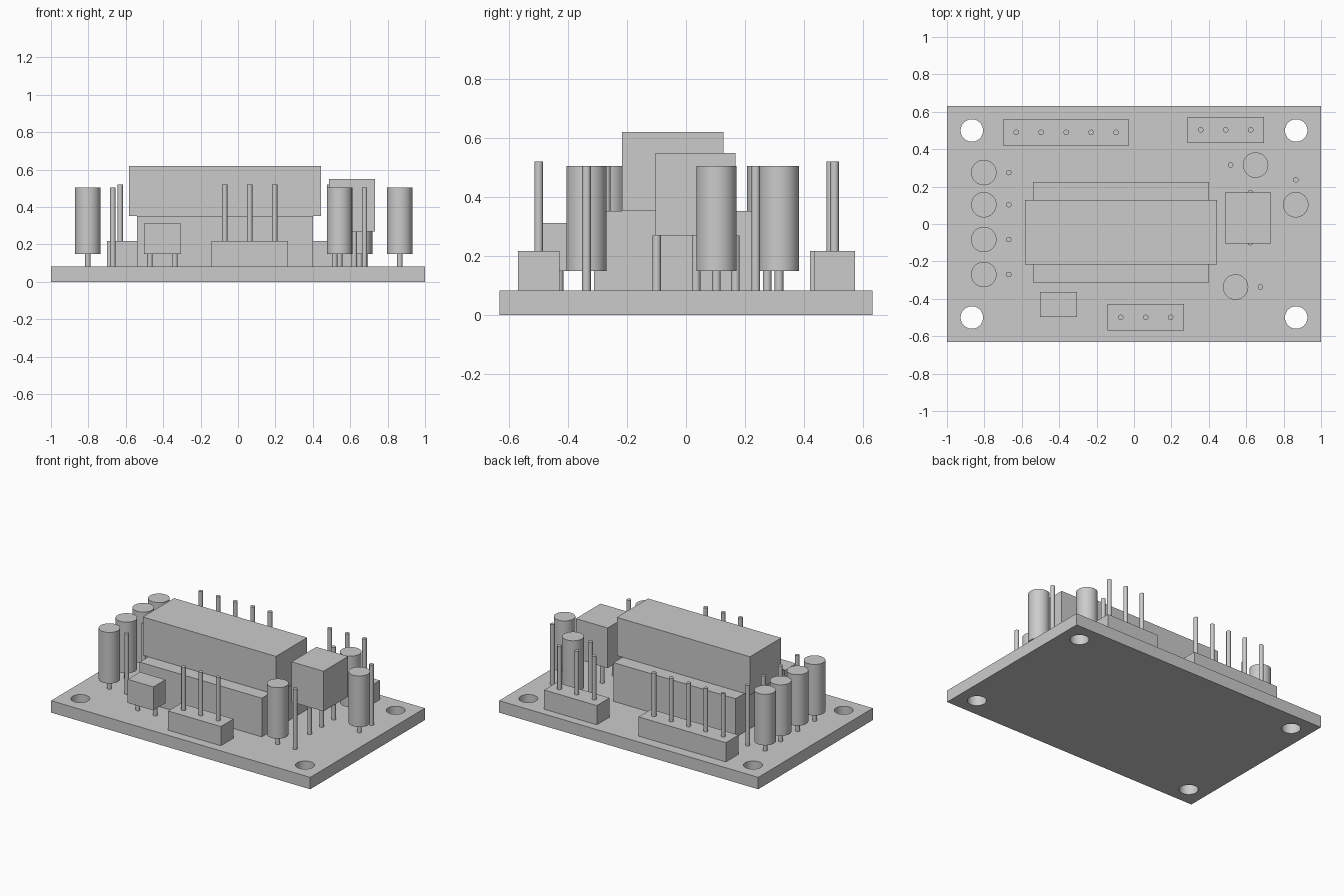
import bpy
from math import radians

if "Cube" in bpy.data.objects:
    bpy.data.objects.remove(bpy.data.objects["Cube"], do_unlink=True)

grey = bpy.data.materials.new("plain_grey")
grey.use_nodes = True
grey.diffuse_color = (0.6, 0.6, 0.6, 1)
grey.node_tree.nodes["Principled BSDF"].inputs["Base Color"].default_value = (0.6, 0.6, 0.6, 1)

DECK = 0.083      # top surface of the board
LEAD = 0.0145     # radius of every wire and pin
PITCH = 0.1335    # spacing between pins


def finish(name):
    obj = bpy.context.object
    obj.name = name
    obj.data.materials.append(grey)
    return obj


def box(name, x, y, z):
    """Box from (min, max) ranges."""
    centre = [sum(r) / 2 for r in (x, y, z)]
    bpy.ops.mesh.primitive_cube_add(size=1, location=centre)
    bpy.context.object.scale = [r[1] - r[0] for r in (x, y, z)]
    bpy.ops.object.transform_apply(location=False, rotation=False, scale=True)
    return finish(name)


def rod(name, x, y, z0, z1, radius=LEAD, sides=24):
    """Upright cylinder between two heights."""
    bpy.ops.mesh.primitive_cylinder_add(vertices=sides, radius=radius, depth=z1 - z0,
                                        location=(x, y, (z0 + z1) / 2))
    bpy.ops.object.shade_smooth_by_angle(angle=radians(35))
    return finish(name)


# Circuit board with four mounting holes
board = box("board", (-1, 1), (-0.632, 0.632), (0, DECK))
for x in (-0.867, 0.867):
    for y in (-0.5, 0.5):
        cutter = rod("hole_cutter", x, y, -0.1, 0.2, 0.06, 48)
        cutter.hide_render = True
        bpy.context.view_layer.objects.active = board
        hole = board.modifiers.new("hole", 'BOOLEAN')
        hole.object = cutter
        hole.solver = 'EXACT'
        bpy.ops.object.modifier_apply(modifier=hole.name)
        bpy.data.objects.remove(cutter, do_unlink=True)
bpy.ops.object.select_all(action='DESELECT')
board.select_set(True)
bpy.context.view_layer.objects.active = board
bpy.ops.object.shade_smooth_by_angle(angle=radians(35))

# Main module on its socket
box("socket", (-0.54, 0.402), (-0.312, 0.225), (DECK, 0.353))
box("module", (-0.583, 0.445), (-0.217, 0.127), (0.353, 0.62))

# Pin headers: name, first pin x, pin y, pin count
for name, x, y, count in (("back_right_header", -0.63, 0.49, 5),
                          ("back_left_header", 0.357, 0.503, 3),
                          ("front_header", -0.071, -0.499, 3)):
    end = x + (count - 1) * PITCH
    box(name, (x - 0.07, end + 0.07), (y - 0.07, y + 0.07), (DECK, 0.217))
    for i in range(count):
        rod(name + "_pin", x + i * PITCH, y, 0.217, 0.52)

# Upright resistors: body, short lead below, tall return lead beside
resistors = [(-0.803, y, PITCH, 0) for y in (0.275, 0.103, -0.083, -0.27)]
resistors += [(0.65, 0.315, -PITCH, 0), (0.865, 0.103, 0, PITCH), (0.543, -0.337, PITCH, 0)]
for x, y, dx, dy in resistors:
    rod("resistor_body", x, y, 0.149, 0.505, 0.068, 48)
    rod("resistor_short_lead", x, y, DECK, 0.149)
    rod("resistor_return_lead", x + dx, y + dy, DECK, 0.505)

# Small capacitor on two legs
box("capacitor", (-0.503, -0.305), (-0.497, -0.363), (0.149, 0.313))
for x in (-0.471, -0.337):
    rod("capacitor_leg", x, -0.43, DECK, 0.149)

# Raised block on three legs
box("transistor", (0.487, 0.733), (-0.104, 0.168), (0.27, 0.55))
for i in (-1, 0, 1):
    rod("transistor_leg", 0.622, 0.034 + i * PITCH, DECK, 0.27)
